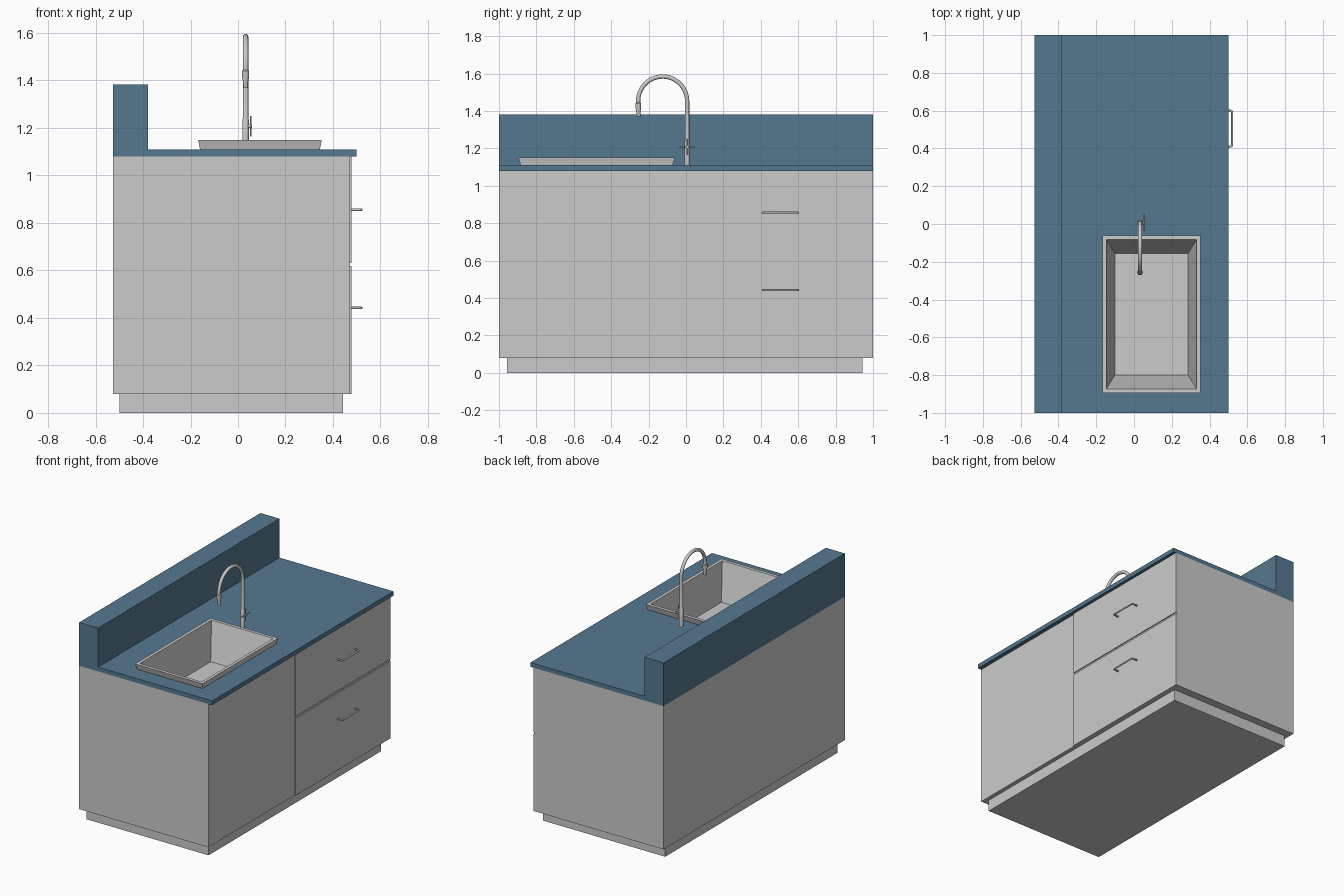
import bpy, bmesh, math

if "Cube" in bpy.data.objects:
    bpy.data.objects.remove(bpy.data.objects["Cube"])

blue = bpy.data.materials.new("blue_worktop")
blue.diffuse_color = (0.09, 0.19, 0.28, 1)
blue.use_nodes = True
blue.node_tree.nodes["Principled BSDF"].inputs["Base Color"].default_value = blue.diffuse_color


def mesh_object(name, bm):
    bmesh.ops.recalc_face_normals(bm, faces=bm.faces[:])
    me = bpy.data.meshes.new(name)
    bm.to_mesh(me)
    bm.free()
    ob = bpy.data.objects.new(name, me)
    bpy.context.collection.objects.link(ob)
    return ob


def box(name, x, y, z):
    bm = bmesh.new()
    bmesh.ops.create_cube(bm, size=1)
    for v in bm.verts:
        v.co = [r[0] if c < 0 else r[1] for c, r in zip(v.co, (x, y, z))]
    return mesh_object(name, bm)


def tube(name, points, radius=1.0, radii=None, sides=4):
    cu = bpy.data.curves.new(name, 'CURVE')
    cu.dimensions = '3D'
    cu.bevel_depth = radius
    cu.bevel_resolution = sides
    cu.use_fill_caps = True
    sp = cu.splines.new('POLY')
    sp.points.add(len(points) - 1)
    for i, p in enumerate(points):
        sp.points[i].co = (*p, 1)
        sp.points[i].radius = radii[i] if radii else 1
    ob = bpy.data.objects.new(name, cu)
    bpy.context.collection.objects.link(ob)
    bpy.ops.object.select_all(action='DESELECT')
    ob.select_set(True)
    bpy.context.view_layer.objects.active = ob
    bpy.ops.object.convert(target='MESH')
    bpy.ops.object.shade_smooth_by_angle(angle=math.radians(40))
    return bpy.context.object


def cut(ob, cutter):
    m = ob.modifiers.new("sink_hole", 'BOOLEAN')
    m.operation = 'DIFFERENCE'
    m.solver = 'EXACT'
    m.object = cutter


# Cabinet and plinth
box("plinth", (-0.50, 0.443), (-0.957, 0.943), (0, 0.08))
cabinet = box("cabinet", (-0.527, 0.472), (-1, 1), (0.08, 1.08))

# Worktop with upstand, one L-shaped profile
bm = bmesh.new()
profile = [(-0.527, 1.08), (0.50, 1.08), (0.50, 1.11), (-0.38, 1.11), (-0.38, 1.382), (-0.527, 1.382)]
face = bm.faces.new([bm.verts.new((x, -1, z)) for x, z in profile])
ext = bmesh.ops.extrude_face_region(bm, geom=[face])["geom"]
bmesh.ops.translate(bm, vec=(0, 2, 0), verts=[g for g in ext if isinstance(g, bmesh.types.BMVert)])
worktop = mesh_object("worktop", bm)
worktop.data.materials.append(blue)

# Sink opening
SX, SY = (-0.168, 0.353), (-0.896, -0.06)
hole = box("sink_cutter", (SX[0] + 0.015, SX[1] - 0.015), (SY[0] + 0.018, SY[1] - 0.018), (0.87, 1.3))
hole.hide_render = True
hole.hide_viewport = True
hole.display_type = 'WIRE'
cut(cabinet, hole)
cut(worktop, hole)

# Tapered sink: outer base, rim, inner rim, basin floor
bm = bmesh.new()
rings = []
for ix, iy, z in [(0.055, 0.08, 0.88), (0, 0, 1.15), (0.022, 0.023, 1.15), (0.067, 0.097, 0.90)]:
    x0, x1, y0, y1 = SX[0] + ix, SX[1] - ix, SY[0] + iy, SY[1] - iy
    rings.append([bm.verts.new((x, y, z)) for x, y in ((x0, y0), (x1, y0), (x1, y1), (x0, y1))])
for a, b in zip(rings, rings[1:]):
    for i in range(4):
        j = (i + 1) % 4
        bm.faces.new((a[i], a[j], b[j], b[i]))
bm.faces.new(rings[0])
bm.faces.new(rings[-1])
mesh_object("sink", bm)
box("drain", (0.068, 0.115), (-0.518, -0.434), (0.895, 0.903))

# Drawers with bent-bar handles
for name, z0, z1, hz in (("lower", 0.08, 0.618, 0.442), ("upper", 0.632, 1.08, 0.856)):
    box(name + "_drawer", (0.465, 0.479), (-0.05, 1), (z0, z1))
    a, b, x = 0.41, 0.60, 0.519
    tube(name + "_drawer_handle",
         [(0.477, a, hz), (x - 0.008, a, hz), (x - 0.002, a + 0.002, hz), (x, a + 0.008, hz),
          (x, b - 0.008, hz), (x - 0.002, b - 0.002, hz), (x - 0.008, b, hz), (0.477, b, hz)], 0.0055)

# Gooseneck tap: base, neck, arch and spray head in one path
FX, FY, R, AZ = 0.032, 0.006, 0.131, 1.453
path = [(FX, FY, 1.105), (FX, FY, 1.235), (FX, FY, 1.24)]
rad = [0.0135, 0.0135, 0.0115]
for i in range(25):
    t = math.pi * i / 24
    path.append((FX, FY - R + R * math.cos(t), AZ + R * math.sin(t)))
    rad.append(0.0115)
for dz, r in ((0.008, 0.0115), (0.012, 0.015), (0.035, 0.015), (0.06, 0.011), (0.084, 0.009)):
    path.append((FX, FY - 2 * R + dz * 0.03, AZ - dz))
    rad.append(r)
tube("tap", path, 1.0, rad, 6)

# Tap cross handle
HX, HZ = 0.054, 1.207
tube("tap_handle_stem", [(FX, FY, HZ), (HX + 0.004, FY, HZ)], 0.008)
tube("tap_handle_bar", [(HX, FY - 0.043, HZ), (HX, FY + 0.043, HZ)], 0.0038)
tube("tap_handle_upright", [(HX, FY, HZ - 0.043), (HX, FY, HZ + 0.043)], 0.0038)
